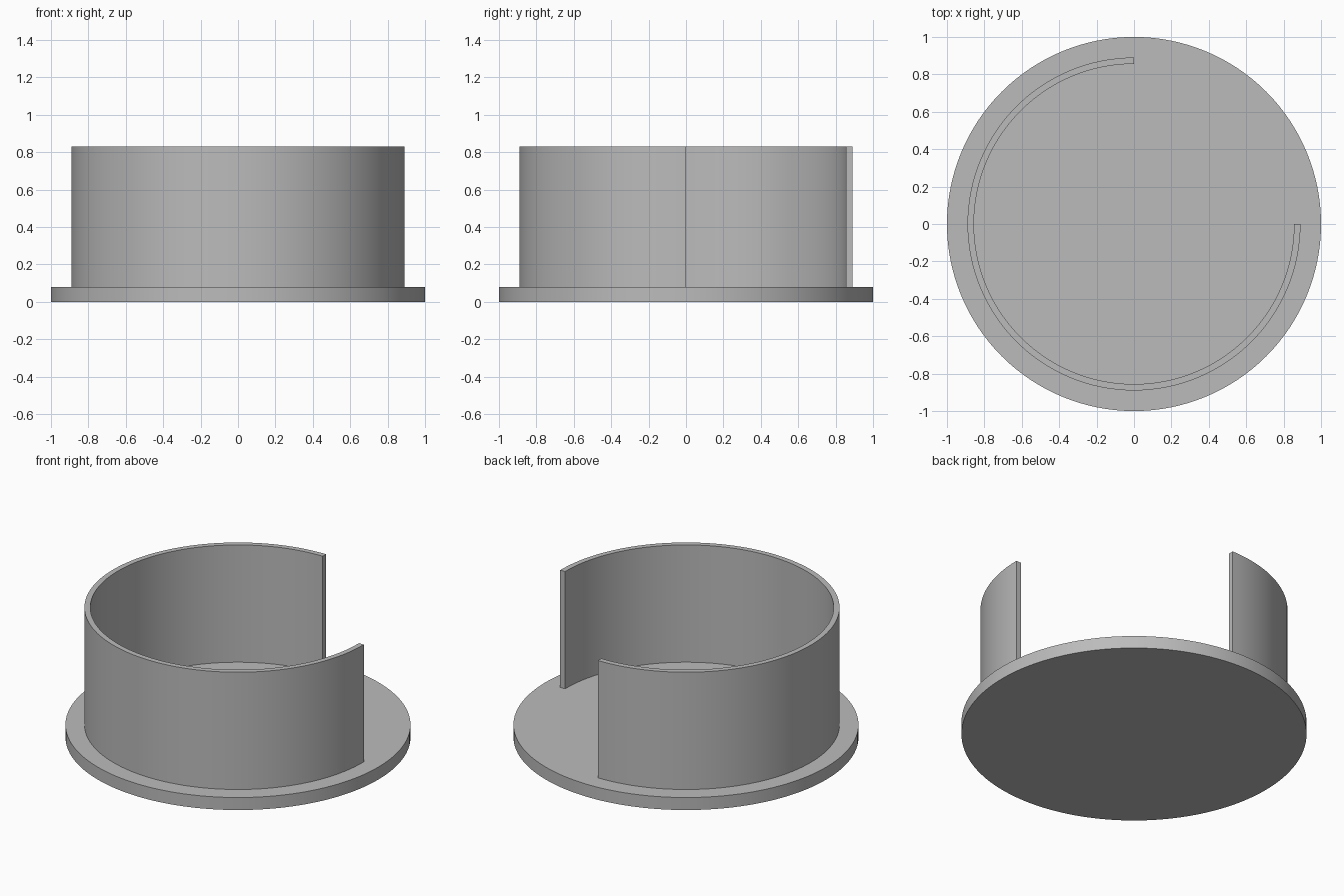
import bpy, bmesh
from math import cos, sin, radians

cube = bpy.data.objects.get("Cube")
if cube:
    bpy.data.objects.remove(cube, do_unlink=True)

grey = bpy.data.materials.new("plain grey")
grey.use_nodes = True
colour = (0.5, 0.5, 0.5, 1)
grey.diffuse_color = colour
grey.node_tree.nodes["Principled BSDF"].inputs["Base Color"].default_value = colour


def finish(name, bm):
    bmesh.ops.recalc_face_normals(bm, faces=bm.faces)
    mesh = bpy.data.meshes.new(name)
    bm.to_mesh(mesh)
    bm.free()
    mesh.materials.append(grey)
    obj = bpy.data.objects.new(name, mesh)
    bpy.context.collection.objects.link(obj)
    bpy.ops.object.select_all(action='DESELECT')
    obj.select_set(True)
    bpy.context.view_layer.objects.active = obj
    bpy.ops.object.shade_smooth_by_angle(angle=radians(30))


BASE_TOP, WALL_TOP = 0.08, 0.83
OUTER, INNER = 0.89, 0.856

# Round base plate
bm = bmesh.new()
bmesh.ops.create_cone(bm, cap_ends=True, segments=128, radius1=1, radius2=1, depth=BASE_TOP)
bmesh.ops.translate(bm, verts=bm.verts, vec=(0, 0, BASE_TOP / 2))
finish("base_plate", bm)

# Three-quarter wall, open at the back left quadrant
bm = bmesh.new()
steps = 96
rings = []
for i in range(steps + 1):
    a = radians(90 + 270 * i / steps)
    rings.append([bm.verts.new((r * cos(a), r * sin(a), z)) for r, z in
                  ((OUTER, BASE_TOP), (OUTER, WALL_TOP), (INNER, WALL_TOP), (INNER, BASE_TOP))])
for p, q in zip(rings, rings[1:]):
    for k in range(4):
        n = (k + 1) % 4
        bm.faces.new((p[k], p[n], q[n], q[k]))
bm.faces.new(rings[0])
bm.faces.new(rings[-1][::-1])
finish("curved_wall", bm)
